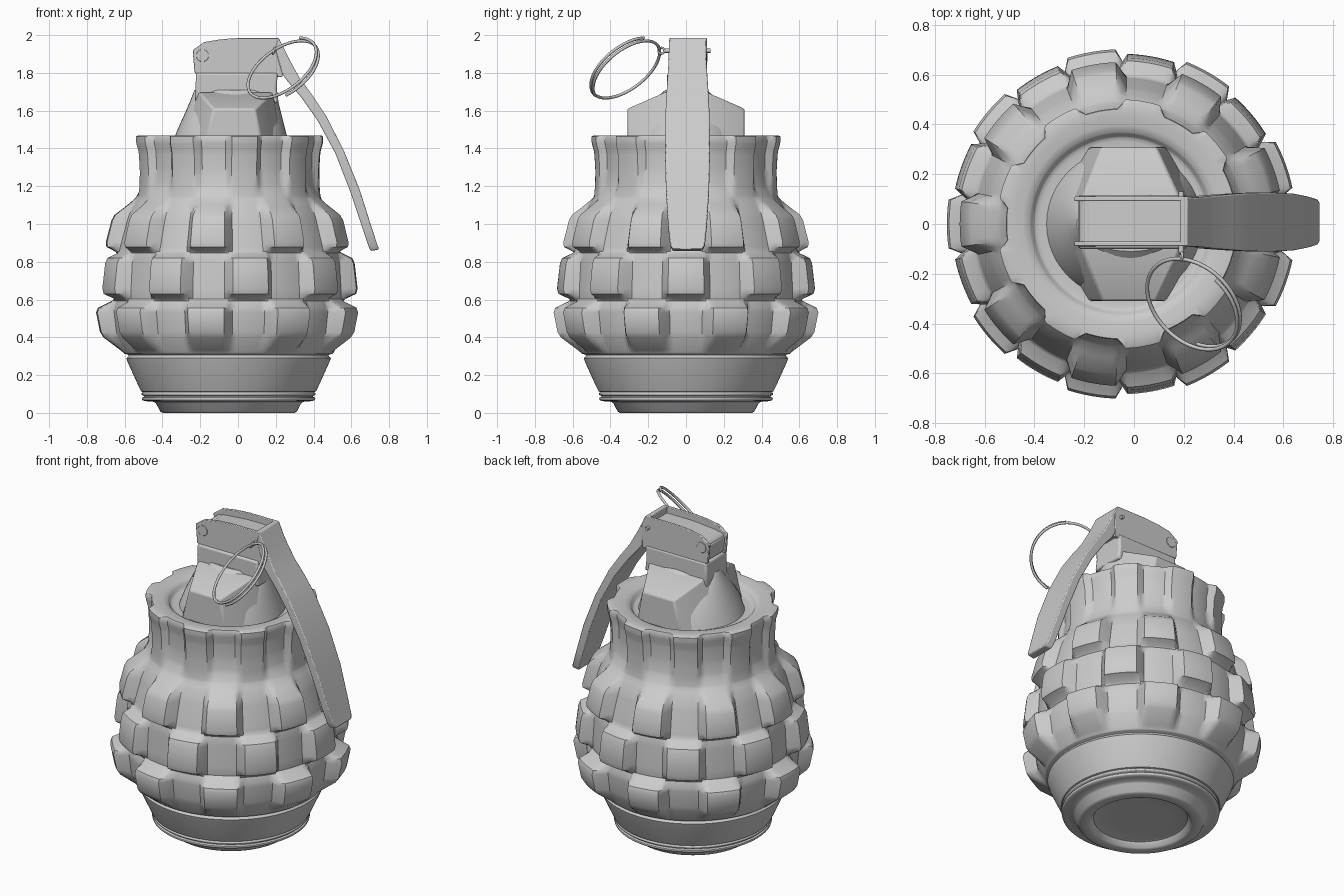
import bpy, bmesh, math
from mathutils import Vector

if "Cube" in bpy.data.objects:
    bpy.data.objects.remove(bpy.data.objects["Cube"])

CX = -0.05  # body axis


def finish(name, bm, angle=35, bevel=0):
    bmesh.ops.recalc_face_normals(bm, faces=bm.faces)
    me = bpy.data.meshes.new(name)
    bm.to_mesh(me)
    bm.free()
    ob = bpy.data.objects.new(name, me)
    bpy.context.collection.objects.link(ob)
    if bevel:
        m = ob.modifiers.new("bevel", 'BEVEL')
        m.width, m.segments, m.limit_method = bevel, 2, 'ANGLE'
    bpy.ops.object.select_all(action='DESELECT')
    ob.select_set(True)
    bpy.context.view_layer.objects.active = ob
    bpy.ops.object.shade_smooth_by_angle(angle=math.radians(angle))
    return ob


def loft(name, rings, angle=35, bevel=0):
    # skin through rings of coordinates and close both ends
    bm = bmesh.new()
    rings = [[bm.verts.new(co) for co in ring] for ring in rings]
    n = len(rings[0])
    for a, b in zip(rings, rings[1:]):
        for i in range(n):
            j = (i + 1) % n
            bm.faces.new((a[i], a[j], b[j], b[i]))
    bm.faces.new(rings[0])
    bm.faces.new(rings[-1])
    return finish(name, bm, angle, bevel)


def prism(name, pts, y0, y1, bevel=0.004):
    return loft(name, [[(x, y, z) for x, z in pts] for y in (y0, y1)], bevel=bevel)


def rod(name, pts, radius):
    cu = bpy.data.curves.new(name, 'CURVE')
    cu.dimensions = '3D'
    cu.bevel_depth, cu.bevel_resolution, cu.use_fill_caps = radius, 2, True
    sp = cu.splines.new('POLY')
    sp.points.add(len(pts) - 1)
    for p, co in zip(sp.points, pts):
        p.co = (*co, 1)
    ob = bpy.data.objects.new(name, cu)
    bpy.context.collection.objects.link(ob)
    return ob


# --- body: turned profile, 9 raised lugs per band, staggered by 20 degrees
# plain rows: (z, radius)
foot = [(.04, .15), (.04, .27), (0, .295), (0, .358), (.058, .388), (.062, .44),
        (.067, .457), (.08, .46), (.085, .448), (.09, .448), (.095, .46), (.105, .46),
        (.11, .452), (.114, .464), (.288, .543), (.3, .53), (.308, .53), (.313, .552)]
# lug rows: (z, gap radius, lug radius, phase in degrees)
lugs = [(.32, .557, .557, 20), (.41, .605, .677, 20), (.55, .622, .705, 20),
        (.598, .607, .607, 20), (.635, .61, .686, 0), (.815, .60, .665, 0),
        (.85, .592, .592, 0), (.883, .585, .655, 20), (1.04, .542, .615, 20),
        (1.105, .51, .53, 20), (1.14, .487, .49, 20), (1.2, .46, .482, 0),
        (1.28, .45, .48, 0), (1.38, .452, .486, 0), (1.43, .464, .50, 0), (1.468, .464, .50, 0)]
rim = [(1.468, .44), (1.462, .39), (1.45, .365), (1.425, .35), (1.42, .33), (1.42, .1)]
N = 180
rows = []
for z, r0, r1, ph in [(z, r, r, 0) for z, r in foot] + lugs + [(z, r, r, 0) for z, r in rim]:
    lo, hi = (8.9, 11.1) if z > 1.15 else (8, 12)
    row = [z]
    for i in range(N):
        d = abs((360 * i / N - ph + 20) % 40 - 20)
        w = max(0, min(1, (hi - d) / (hi - lo)))
        row.append(r0 + (r1 - r0) * w)
    rows.append(row)
# cut profile corners so the casting edges are softly rounded
soft = [rows[0]]
for p, q in zip(rows, rows[1:]):
    for f in (.13, .87):
        soft.append([u + (v - u) * f for u, v in zip(p, q)])
soft.append(rows[-1])
trig = [(math.cos(math.tau * i / N), math.sin(math.tau * i / N)) for i in range(N)]
loft("body", [[(CX + r * c, r * s, row[0]) for r, (c, s) in zip(row[1:], trig)] for row in soft],
     angle=40)

# --- fuze neck: tapered round core with faceted side bosses
core = [(1.41, -.04, .315, .305), (1.5, -.035, .285, .285), (1.6, -.025, .25, .22),
        (1.655, -.02, .232, .17), (1.71, -.015, .215, .11)]
loft("fuze_neck", [[(cx + rx * math.cos(math.tau * i / 48), ry * math.sin(math.tau * i / 48), z)
                    for i in range(48)] for z, cx, rx, ry in core])
for side, s in (("front", -1), ("back", 1)):
    loft("neck_boss_" + side,
         [[(x0, s * y, 1.41), (x1, s * y, 1.41), (x3, s * y, zt), (x2, s * y, zt)]
          for y, x0, x1, x2, x3, zt in ((.05, -.31, .25, -.215, .19, 1.70),
                                        (.115, -.30, .24, -.205, .18, 1.695),
                                        (.31, -.18, .13, -.13, .09, 1.61))], bevel=.01)
prism("fuze_block", [(-.225, 1.64), (.215, 1.64), (.205, 1.72), (.21, 1.80),
                     (-.222, 1.80), (-.225, 1.72)], -.1, .115, .012)

# --- lever head: channel with two cheeks, floor and end wall
cheek = [(-.24, 1.92), (-.18, 1.963), (-.09, 1.978), (0, 1.985), (.215, 1.985),
         (.24, 1.93), (.235, 1.78), (.08, 1.765), (-.09, 1.757), (-.23, 1.80)]
floor = [(-.225, 1.90), (-.17, 1.93), (0, 1.945), (.2, 1.945), (.22, 1.79),
         (-.09, 1.775), (-.22, 1.81)]
for side, y0, y1 in (("front", -.088, -.07), ("back", .092, .11)):
    prism("lever_cheek_" + side, cheek, y0, y1)
prism("lever_floor", floor, -.075, .097)
prism("lever_end_wall", [(.185, 1.985), (.215, 1.985), (.24, 1.93), (.235, 1.79), (.185, 1.79)],
      -.088, .11)

# --- safety lever: bent strip, (outer x, z, inner x, z, half width)
strip = [(.215, 1.985, .195, 1.93, .098), (.27, 1.875, .232, 1.80, .1),
         (.325, 1.775, .255, 1.765, .106), (.395, 1.68, .335, 1.67, .112),
         (.465, 1.575, .42, 1.55, .117), (.56, 1.39, .515, 1.375, .119),
         (.645, 1.18, .595, 1.17, .114), (.705, .99, .658, .98, .102),
         (.738, .89, .69, .885, .092), (.747, .865, .702, .857, .078)]
loft("safety_lever", [[(xo, .008 - w, zo), (xo, .008 + w, zo), (xi, .008 + w, zi), (xi, .008 - w, zi)]
                      for xo, zo, xi, zi, w in strip], bevel=.006)

# --- pivot rivet and safety pin with eye
rivet = [(-.188 + .033 * math.cos(math.tau * i / 24), 1.892 + .033 * math.sin(math.tau * i / 24))
         for i in range(24)]
prism("pivot_rivet", rivet, -.092, .114, .002)
rod("safety_pin", [(.19, -.115, 1.917), (.19, .13, 1.917)], .011)
rod("pin_eye", [(.19 + .004 * math.sin(t), -.13 + .016 * math.cos(t), 1.917 + .016 * math.sin(t))
                for t in (math.tau * i / 16 for i in range(17))], .006)

# --- pull ring: split wire coil, about 1.4 turns
n = Vector((-.5, -.535, .683)).normalized()
a = (Vector((0, 0, 1)) - n * n.z).normalized()
b = n.cross(a)
if b.x < 0:
    b = -b
coil = []
for i in range(91):
    f = i / 90
    t = math.radians(145 - 505 * f)
    coil.append(Vector((.245, -.312, 1.808)) + .212 * (math.cos(t) * a + math.sin(t) * b) + n * .032 * f)
rod("pull_ring", coil, .008)
